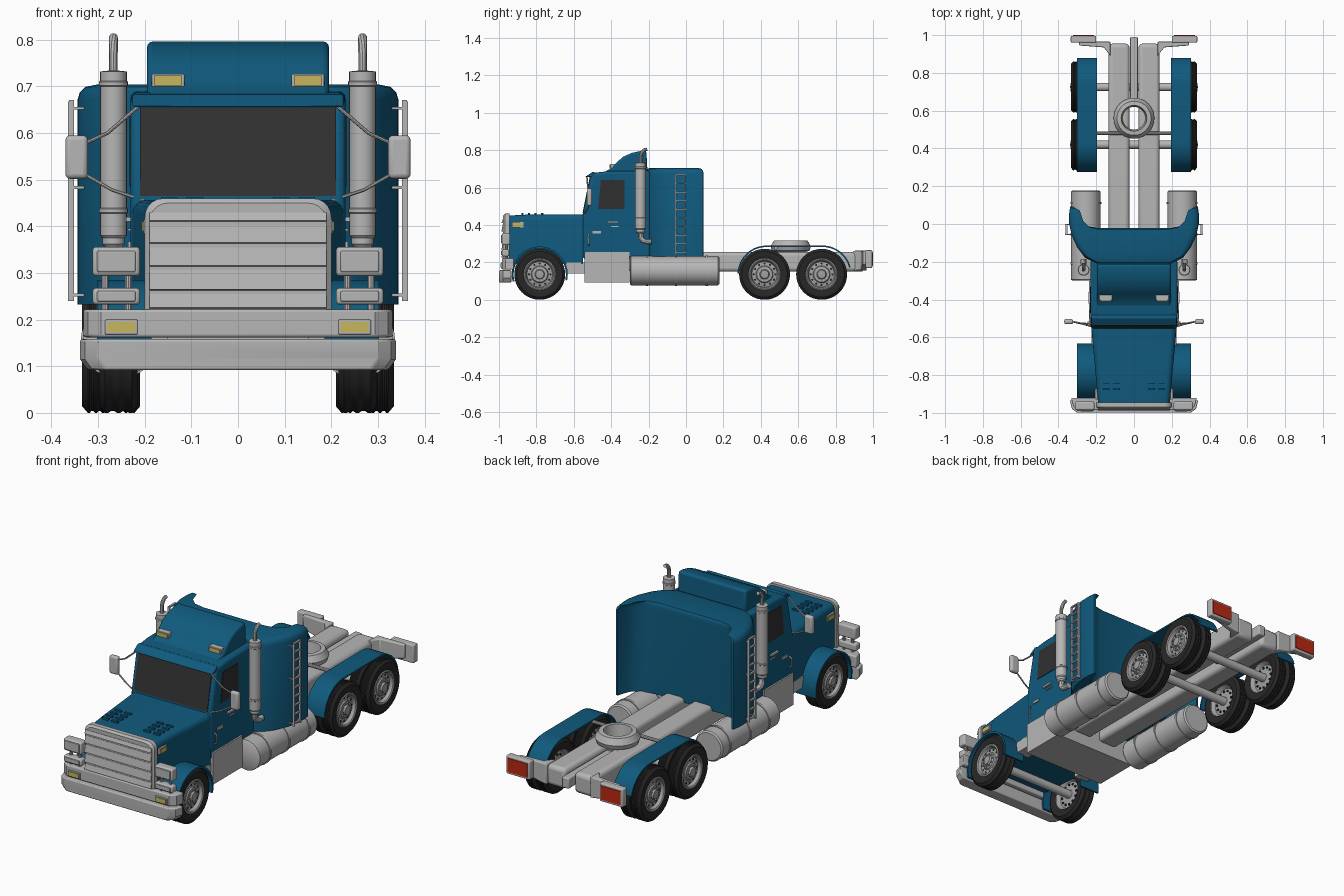
import bpy, bmesh, math
from mathutils import Vector


def material(name, r, g, b):
    m = bpy.data.materials.new(name)
    m.diffuse_color = (r, g, b, 1)
    return m


BLUE = material("blue paint", 0.005, 0.102, 0.205)
GREY = material("light grey metal", 0.47, 0.47, 0.47)
RIM = material("wheel grey", 0.36, 0.36, 0.36)
BLACK = material("tyre black", 0.02, 0.02, 0.02)
GLASS = material("dark glass", 0.03, 0.03, 0.03)
YELLOW = material("amber lamp", 0.58, 0.47, 0.11)
RED = material("red lamp", 0.5, 0.022, 0.006)


# ---- helpers: each shape is a list of rings, part() skins them into one object
def part(name, mat, *shells, mirror=False, bevel=0):
    bm = bmesh.new()
    for rings in shells:
        loop = rings[0] == rings[-1]
        vs = [[bm.verts.new(p) for p in ring] for ring in (rings[:-1] if loop else rings)]
        n = len(vs[0])
        for a, b in zip(vs, vs[1:] + vs[:1] if loop else vs[1:]):
            for i in range(n):
                j = (i + 1) % n
                bm.faces.new((a[i], a[j], b[j], b[i]))
        if not loop:
            bm.faces.new(vs[0])
            bm.faces.new(vs[-1])
    bmesh.ops.recalc_face_normals(bm, faces=bm.faces)
    me = bpy.data.meshes.new(name)
    bm.to_mesh(me)
    me.materials.append(mat)
    me.shade_smooth()
    me.set_sharp_from_angle(angle=math.radians(35))
    ob = bpy.data.objects.new(name, me)
    bpy.context.collection.objects.link(ob)
    if mirror:
        ob.modifiers.new("mirror", 'MIRROR').use_mirror_merge = False
    if bevel:
        b = ob.modifiers.new("bevel", 'BEVEL')
        b.width, b.segments, b.limit_method = bevel, 3, 'ANGLE'
        b.angle_limit = math.radians(40)
    return ob


def box(x0, x1, y0, y1, z0, z1):
    return [[(x0, y0, z), (x1, y0, z), (x1, y1, z), (x0, y1, z)] for z in (z0, z1)]


def prism(poly, x0, x1):
    return [[(x, y, z) for y, z in poly] for x in (x0, x1)]


def lathe(profile, axis, u, v, n=32):
    rings = []
    for r, t in profile:
        ring = []
        for i in range(n):
            a = 2 * math.pi * i / n
            p, q = u + r * math.cos(a), v + r * math.sin(a)
            ring.append({'x': (t, p, q), 'y': (p, t, q), 'z': (p, q, t)}[axis])
        rings.append(ring)
    return rings


def tube(pts, r, n=10):
    pts = [Vector(p) for p in pts]
    rings = []
    for i, p in enumerate(pts):
        t = (pts[min(i + 1, len(pts) - 1)] - pts[max(i - 1, 0)]).normalized()
        a = t.cross(Vector((1, 0.7, 0.2))).normalized()
        b = t.cross(a)
        rings.append([tuple(p + r * (a * math.cos(k * 2 * math.pi / n) + b * math.sin(k * 2 * math.pi / n)))
                      for k in range(n)])
    return rings


def sheet(path, thick, x0, x1):
    """Curved plate following a (y, z) path, running from x0 to x1."""
    rings = []
    for i, (y, z) in enumerate(path):
        a, b = path[max(i - 1, 0)], path[min(i + 1, len(path) - 1)]
        d = Vector((b[0] - a[0], b[1] - a[1])).normalized() * thick
        rings.append([(x0, y, z), (x1, y, z), (x1, y + d.y, z - d.x), (x0, y + d.y, z - d.x)])
    return rings


def arch(hw, z0, z1, r, y):
    """Cross-section with a flat bottom and rounded top corners."""
    arc = [(hw - r + r * math.cos(a * math.pi / 10), z1 - r + r * math.sin(a * math.pi / 10)) for a in range(6)]
    half = [(hw, z0)] + arc
    return [(x, y, z) for x, z in half] + [(-x, y, z) for x, z in reversed(half)]


def arc_path(cy, cz, r, a0, a1, n=10):
    return [(cy + r * math.cos(math.radians(a0 + (a1 - a0) * i / n)),
             cz + r * math.sin(math.radians(a0 + (a1 - a0) * i / n))) for i in range(n + 1)]


# ---- hood, grille and bumper
part("hood", BLUE, [arch(0.19, 0.19, 0.45, 0.03, -0.95), arch(0.198, 0.19, 0.455, 0.03, -0.85),
                    arch(0.226, 0.19, 0.457, 0.03, -0.55)])
part("hood_louvres", BLUE, *[box(x, x + 0.035, y, y + 0.012, 0.45, 0.463)
                             for x in (0.075, 0.13) for y in (-0.88, -0.845, -0.81, -0.775)], mirror=True)
part("grille_shell", GREY, [arch(0.19, 0.2, 0.45, 0.04, -0.978), arch(0.2, 0.2, 0.46, 0.04, -0.968),
                            arch(0.2, 0.2, 0.46, 0.04, -0.945)])
slats = [(0.222, 0.255), (0.261, 0.306), (0.312, 0.355), (0.361, 0.402), (0.408, 0.43)]
part("grille_slats", GREY, *[prism([(-0.97, a), (-0.987, a + 0.004), (-0.98, b), (-0.97, b)], -0.19, 0.19)
                             for a, b in slats])
bumper_plan = [(-0.34, -0.92), (-0.328, -0.965), (-0.3, -0.985), (0.3, -0.985), (0.328, -0.965), (0.34, -0.92)]
part("bumper_top", GREY, [[(x * 0.98, y, z) for x, y in bumper_plan] for z in (0.162, 0.222)], bevel=0.006)
part("bumper_bottom", GREY, [[(x * s, y - 0.014, z) for x, y in bumper_plan]
                             for s, z in ((0.95, 0.092), (1, 0.115), (1, 0.158))], bevel=0.005)
part("bumper_lamp_frame", GREY, box(0.215, 0.285, -0.99, -0.97, 0.168, 0.2), mirror=True, bevel=0.003)
part("bumper_lamp", YELLOW, box(0.22, 0.28, -0.993, -0.985, 0.173, 0.195), mirror=True)
part("headlight_housing", GREY, box(0.21, 0.312, -0.985, -0.94, 0.293, 0.356),
     box(0.21, 0.312, -0.985, -0.945, 0.232, 0.268), mirror=True, bevel=0.008)
part("headlight_lens", GREY, box(0.22, 0.302, -0.99, -0.98, 0.302, 0.347),
     box(0.22, 0.302, -0.99, -0.98, 0.239, 0.261), mirror=True, bevel=0.003)
part("headlight_posts", GREY, *[tube([(x, -0.96, 0.2), (x, -0.96, 0.31)], 0.008) for x in (0.235, 0.285)],
     mirror=True)
part("hood_side_lamp", YELLOW, box(0.19, 0.206, -0.925, -0.875, 0.39, 0.41), mirror=True)
part("hood_side_lamp_frame", GREY, box(0.19, 0.203, -0.93, -0.87, 0.385, 0.415), mirror=True)

# ---- fenders
part("front_fender", BLUE, sheet(arc_path(-0.782, 0.135, 0.15, 195, -12, 18), 0.01, 0.185, 0.302), mirror=True)
rear_path = arc_path(0.43, 0.135, 0.155, 178, 90) + arc_path(0.73, 0.135, 0.155, 90, 15)
part("rear_fender", BLUE, sheet(rear_path, 0.008, 0.195, 0.302), mirror=True)
part("fender_bracket", GREY, tube([(-0.22, 0.48, 0.278), (0.22, 0.48, 0.278)], 0.009))

# ---- cab with windows, visor and roof fairing
part("cab", BLUE, prism([(-0.552, 0.22), (-0.19, 0.22), (-0.19, 0.69), (-0.42, 0.687), (-0.495, 0.678),
                         (-0.51, 0.66), (-0.552, 0.455)], -0.23, 0.23), bevel=0.014)
part("windshield", GLASS, prism([(-0.553, 0.465), (-0.515, 0.655), (-0.505, 0.655), (-0.545, 0.465)], -0.21, 0.21))
part("sun_visor", BLUE, prism([(-0.54, 0.656), (-0.5, 0.683), (-0.48, 0.68), (-0.5, 0.656)], -0.226, 0.226),
     bevel=0.004)
part("side_window", GLASS, prism([(-0.47, 0.485), (-0.33, 0.485), (-0.33, 0.64), (-0.455, 0.64)], 0.226, 0.233),
     mirror=True)
part("roof_fairing", BLUE, prism([(-0.46, 0.67), (-0.42, 0.692), (-0.395, 0.705), (-0.37, 0.735), (-0.335, 0.765),
                                  (-0.29, 0.785), (-0.24, 0.796), (-0.212, 0.796), (-0.205, 0.67)], -0.195, 0.195),
     bevel=0.012)
part("roof_lamp_frame", GREY, box(0.115, 0.185, -0.405, -0.36, 0.698, 0.727), mirror=True, bevel=0.003)
part("roof_lamp", YELLOW, box(0.12, 0.18, -0.409, -0.4, 0.702, 0.723), mirror=True)
part("door_handle", GREY, box(0.225, 0.24, -0.42, -0.36, 0.41, 0.42), mirror=True)
part("door_fittings", GREY, box(0.225, 0.236, -0.5, -0.455, 0.355, 0.368), box(0.225, 0.236, -0.4, -0.36, 0.39, 0.395),
     tube([(0.228, -0.52, 0.29), (0.243, -0.52, 0.3), (0.243, -0.52, 0.34), (0.228, -0.52, 0.35)], 0.004),
     mirror=True)

# ---- sleeper: plan outline with side fins and a recessed back panel
half = [(0.2, -0.21), (0.26, -0.178), (0.3, -0.125), (0.33, -0.06), (0.343, 0.0), (0.344, 0.05), (0.338, 0.092),
        (0.326, 0.094), (0.305, 0.03), (0.265, -0.008), (0.2, -0.02)]
plan = half + [(-x, y) for x, y in reversed(half)]
part("sleeper", BLUE, [[(x * s, (y + 0.1) * s - 0.1, z) for x, y in plan]
                       for s, z in ((1, 0.232), (1, 0.672), (0.985, 0.688), (0.95, 0.699), (0.88, 0.704))])
part("ladder", GREY, *[box(0.352, 0.364, y, y + 0.007, 0.24, 0.668) for y in (-0.058, -0.006)],
     *[box(0.352, 0.362, -0.055, 0.0, 0.25 + i * 0.046, 0.257 + i * 0.046) for i in range(10)],
     *[box(0.325, 0.357, y, y + 0.006, z, z + 0.006) for y in (-0.058, -0.006) for z in (0.25, 0.48, 0.65)],
     mirror=True)

# ---- mirrors
part("side_mirror", GREY, box(0.322, 0.37, -0.53, -0.503, 0.502, 0.595), mirror=True, bevel=0.01)
part("mirror_arms", GREY, tube([(0.21, -0.53, 0.66), (0.28, -0.525, 0.6), (0.335, -0.515, 0.575)], 0.004, 8),
     tube([(0.2, -0.55, 0.455), (0.27, -0.53, 0.478), (0.335, -0.515, 0.515)], 0.004, 8), mirror=True)

# ---- exhaust stacks
part("exhaust_stack", GREY, lathe([(0.018, 0.355), (0.024, 0.362), (0.024, 0.375), (0.0285, 0.38), (0.0285, 0.428),
                                   (0.031, 0.43), (0.031, 0.437), (0.0285, 0.439), (0.0285, 0.7), (0.031, 0.702),
                                   (0.031, 0.71), (0.0285, 0.712), (0.0285, 0.732), (0.009, 0.734)],
                                  'z', 0.267, -0.243, 24),
     tube([(0.267, -0.243, 0.72), (0.267, -0.243, 0.77), (0.267, -0.236, 0.788), (0.267, -0.225, 0.8),
           (0.267, -0.208, 0.805)], 0.0095),
     tube([(0.267, -0.243, 0.37), (0.267, -0.243, 0.335), (0.267, -0.23, 0.316), (0.267, -0.21, 0.311),
           (0.267, -0.185, 0.311)], 0.015), mirror=True)

# ---- fuel tanks, step box and chassis
part("fuel_tank", GREY, lathe([(0.07, -0.3), (0.078, -0.295), (0.078, 0.172), (0.07, 0.178)], 'y', 0.255, 0.155),
     *[lathe([(0.07, y), (0.082, y), (0.082, y + 0.012), (0.07, y + 0.012)], 'y', 0.255, 0.155)
       for y in (-0.215, -0.06, 0.105)], mirror=True)
part("step_box", GREY, box(-0.238, 0.238, -0.543, -0.302, 0.092, 0.256))
part("front_step", GREY, box(0.15, 0.225, -0.64, -0.54, 0.14, 0.2), mirror=True)
part("frame_rail", GREY, box(0.024, 0.135, -0.31, 0.955, 0.15, 0.256), mirror=True, bevel=0.02)
part("centre_beam", GREY, box(-0.02, 0.02, 0.62, 0.99, 0.18, 0.235), bevel=0.006)
part("rear_crossmember", GREY, [[(x, y0, z0), (x, 0.965, z0), (x, 0.965, 0.262), (x, y0, 0.262)]
                                for x, y0, z0 in ((0.125, 0.89, 0.155), (0.16, 0.935, 0.16), (0.29, 0.945, 0.19))],
     mirror=True, bevel=0.005)
part("tail_lamp_housing", GREY, box(0.2, 0.335, 0.96, 0.996, 0.17, 0.265), mirror=True, bevel=0.006)
part("tail_lamp", RED, box(0.212, 0.323, 0.992, 1.0, 0.182, 0.253), mirror=True)
part("coupling_ring", GREY, lathe([(0.06, 0.25), (0.1, 0.262), (0.108, 0.285), (0.09, 0.316), (0.068, 0.318),
                                   (0.06, 0.25)], 'z', 0, 0.56))


# ---- wheels
def tyre(x0, x1, y):
    g = [(0.136 - 0.004 * (i // 2 % 2), x0 + 0.012 + (x1 - x0 - 0.024) * i / 9) for i in range(10)]
    prof = [(0.082, x0 + 0.006), (0.095, x0), (0.122, x0)] + g + [(0.122, x1), (0.095, x1), (0.082, x1 - 0.006)]
    return lathe(prof + prof[:1], 'x', y, 0.136, 40)


def rim(x0, x1, y):
    return lathe([(0.001, x0 + 0.02), (0.07, x0 + 0.025), (0.084, x0 + 0.004), (0.086, x1 - 0.003), (0.08, x1),
                  (0.074, x1 - 0.004), (0.068, x1 - 0.02), (0.046, x1 - 0.016), (0.042, x1 - 0.01),
                  (0.026, x1 - 0.008), (0.022, x1 + 0.002), (0.001, x1 + 0.004)], 'x', y, 0.136)


def studs(x, y, r, size, depth, n):
    return [lathe([(size, x), (size, x + depth)], 'x', y + r * math.cos(i * 2 * math.pi / n),
                  0.136 + r * math.sin(i * 2 * math.pi / n), 8) for i in range(n)]


for name, y, spans in (("front", -0.782, [(0.215, 0.297)]), ("middle", 0.42, [(0.275, 0.334), (0.21, 0.27)]),
                       ("rear", 0.725, [(0.275, 0.334), (0.21, 0.27)])):
    outer = spans[0][1]
    part(name + "_tyres", BLACK, *[tyre(a, b, y) for a, b in spans], mirror=True)
    part(name + "_rims", RIM, *[rim(a, b, y) for a, b in spans], mirror=True)
    part(name + "_wheel_nuts", GREY, *studs(outer - 0.012, y, 0.034, 0.004, 0.01, 10), mirror=True)
    part(name + "_rim_holes", BLACK, *studs(outer - 0.022, y, 0.058, 0.006, 0.005, 12),
         *studs(spans[-1][0] + 0.018, y, 0.055, 0.006, 0.005, 12), mirror=True)
    part(name + "_axle", GREY, tube([(-0.24, y, 0.136), (0.24, y, 0.136)], 0.022, 16))
